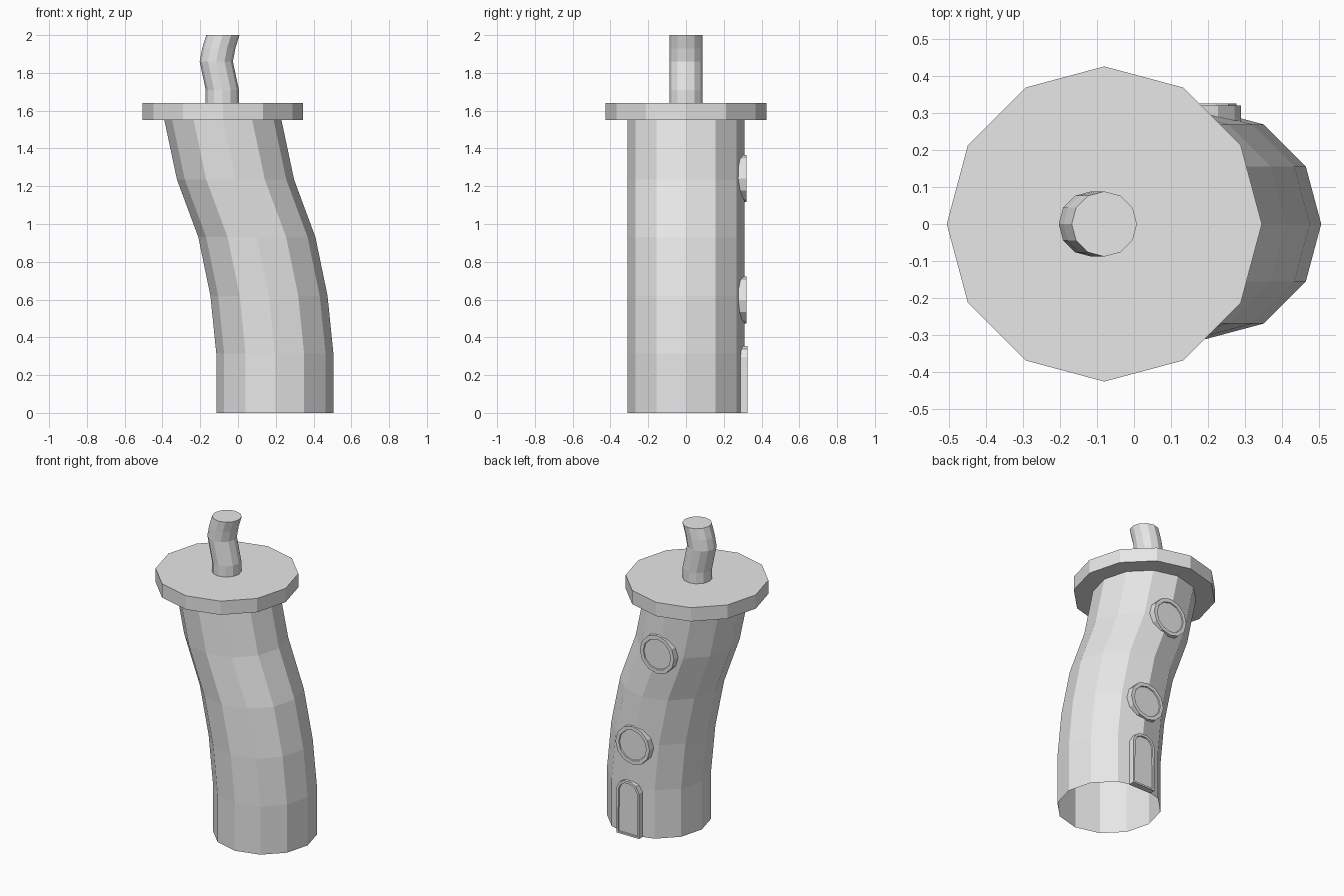
import bpy
import bmesh
from math import sin, cos, pi

SIDES = 12

if "Cube" in bpy.data.objects:
    bpy.data.objects.remove(bpy.data.objects["Cube"], do_unlink=True)

# Single plain grey material
grey = bpy.data.materials.new("plain grey")
grey.use_nodes = True
colour = (0.8, 0.8, 0.8, 1.0)
grey.diffuse_color = colour
grey.node_tree.nodes["Principled BSDF"].inputs["Base Color"].default_value = colour


def loft(name, rings, caps=True, inset=0.0, depth=0.0):
    """Join matching rings of points; optionally cap and inset the last ring."""
    bm = bmesh.new()
    loops = [[bm.verts.new(p) for p in ring] for ring in rings]
    n = len(loops[0])
    for a, b in zip(loops, loops[1:]):
        for i in range(n):
            j = (i + 1) % n
            bm.faces.new((a[i], a[j], b[j], b[i]))
    if caps:
        bm.faces.new(loops[0][::-1])
        front = bm.faces.new(loops[-1])
        bm.normal_update()
        if inset:
            bmesh.ops.inset_region(bm, faces=[front], thickness=inset)
            # Sink the pane behind its rim with a straight step
            bmesh.ops.inset_region(bm, faces=[front], thickness=0.002, depth=-depth)
    mesh = bpy.data.meshes.new(name)
    bm.to_mesh(mesh)
    bm.free()
    mesh.materials.append(grey)
    obj = bpy.data.objects.new(name, mesh)
    bpy.context.collection.objects.link(obj)
    return obj


def circle(x, z, radius):
    """Horizontal ring centred on y = 0."""
    angles = [2 * pi * i / SIDES for i in range(SIDES)]
    return [(x + radius * cos(a), radius * sin(a), z) for a in angles]


def panel(name, outline, back, front, inset, depth):
    """Upright slab facing +y from an outline of (x, z) points."""
    rings = [[(x, y, z) for x, z in outline] for y in (back, front)]
    return loft(name, rings, True, inset, depth)


# Leaning hollow tower, open at the bottom
tower_path = [(0.195, 0), (0.195, 0.315), (0.164, 0.62),
              (0.10, 0.93), (-0.013, 1.235), (-0.082, 1.56)]
loft("tower_wall", [circle(x, z, 0.31) for x, z in tower_path], caps=False)

# Flat overhanging roof
loft("roof_disc", [circle(-0.08, z, 0.425) for z in (1.55, 1.64)])

# Crooked chimney
chimney_path = [(-0.083, 1.63), (-0.083, 1.71), (-0.115, 1.86),
                (-0.102, 1.93), (-0.08, 2.0)]
loft("chimney", [circle(x, z, 0.088) for x, z in chimney_path])

# Round windows on the back
for name, cx, cz in (("lower_window", 0.164, 0.597), ("upper_window", -0.013, 1.24)):
    outline = [(cx + 0.124 * sin(2 * pi * i / SIDES), cz + 0.124 * cos(2 * pi * i / SIDES))
               for i in range(SIDES)]
    panel(name, outline, 0.27, 0.32, 0.024, 0.007)

# Arched door on the back
half = [(0.025, 0.355), (0.06, 0.337), (0.082, 0.295), (0.082, 0.0)]
arch = half + [(-x, z) for x, z in reversed(half)]
panel("door", [(0.195 + x, z) for x, z in arch], 0.285, 0.325, 0.016, 0.008)
